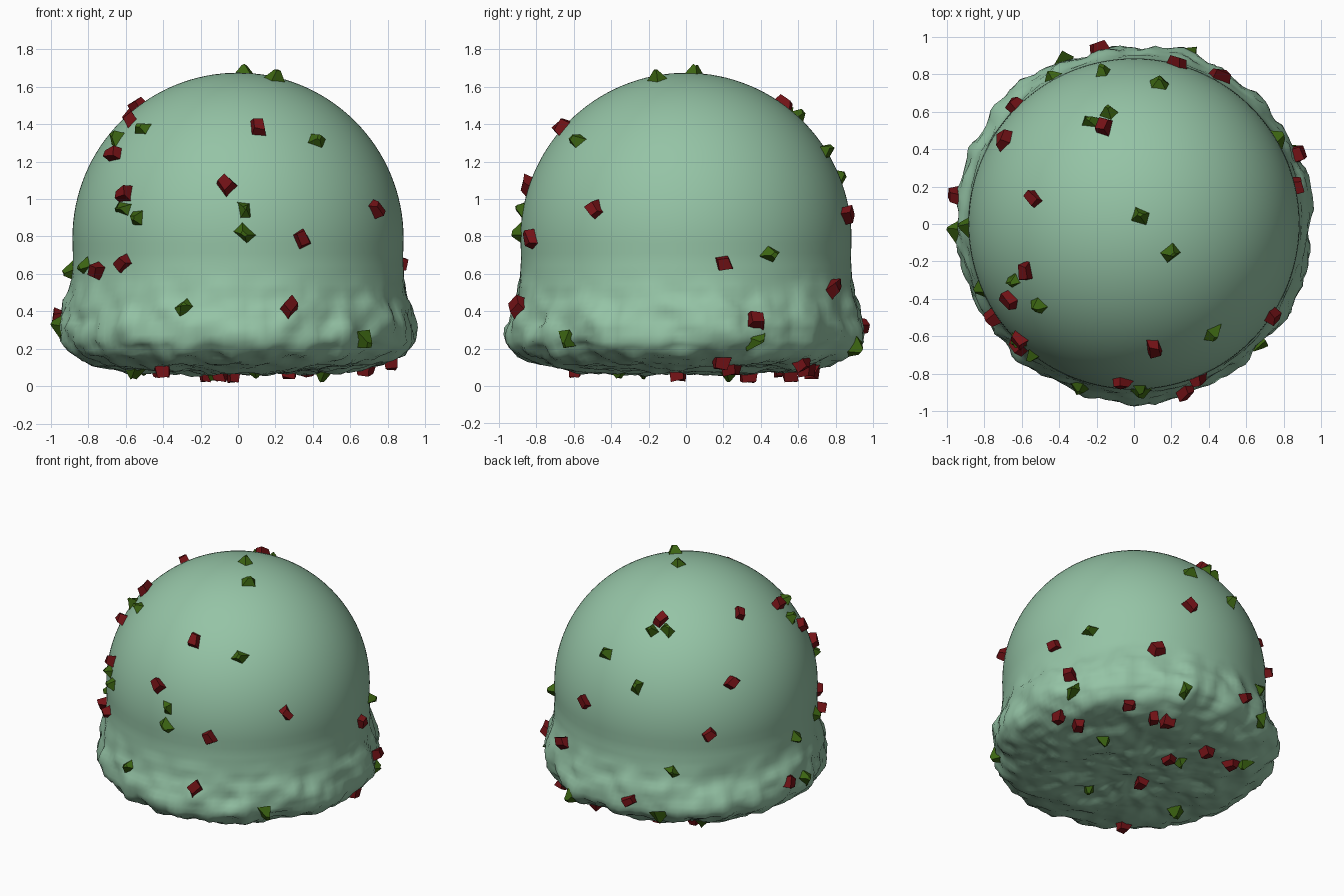
import bpy, bmesh, math, random
from mathutils import Vector, Matrix, noise
from mathutils.bvhtree import BVHTree

if "Cube" in bpy.data.objects:
    bpy.data.objects.remove(bpy.data.objects["Cube"])

random.seed(4)

def material(name, rgb):
    m = bpy.data.materials.new(name)
    m.diffuse_color = (*rgb, 1)
    m.use_nodes = True
    m.node_tree.nodes["Principled BSDF"].inputs["Base Color"].default_value = m.diffuse_color
    return m

mint = material("mint_ice", (0.30, 0.55, 0.38))
red = material("red_candy", (0.17, 0.006, 0.008))
green = material("green_candy", (0.045, 0.13, 0.006))

def add_object(name, bm, mat):
    me = bpy.data.meshes.new(name)
    bm.to_mesh(me)
    me.materials.append(mat)
    ob = bpy.data.objects.new(name, me)
    bpy.context.collection.objects.link(ob)
    return ob

# Scoop: profile from the underside, around the skirt, up over the dome
R, CZ = 0.885, 0.79
keys = [(0, .075), (.3, .075), (.6, .085), (.78, .115), (.89, .17), (.945, .24),
        (.95, .31), (.93, .40), (.905, .48), (.888, .58), (.882, .68), (R, CZ)]
profile = []
for (r0, z0), (r1, z1) in zip(keys, keys[1:]):
    n = max(1, round(math.hypot(r1 - r0, z1 - z0) / 0.03))
    profile += [(r0 + (r1 - r0) * i / n, z0 + (z1 - z0) * i / n) for i in range(n)]
profile += [(R * math.cos(a), CZ + R * math.sin(a))
            for a in (math.pi / 2 * i / 32 for i in range(33))]

SEG = 160
bm = bmesh.new()
rings = []
for r, z in profile:
    if r < 1e-5:
        rings.append([bm.verts.new((0, 0, z))] * SEG)
    else:
        rings.append([bm.verts.new((r * math.cos(2 * math.pi * k / SEG),
                                    r * math.sin(2 * math.pi * k / SEG), z)) for k in range(SEG)])
for a, b in zip(rings, rings[1:]):
    for k in range(SEG):
        j = (k + 1) % SEG
        quad = list(dict.fromkeys((a[k], a[j], b[j], b[k])))
        bm.faces.new(quad)
bmesh.ops.recalc_face_normals(bm, faces=bm.faces)
bm.normal_update()

# Rough, torn skirt and underside
moves = []
for v in bm.verts:
    w = min(1, max(0, (0.60 - v.co.z) / 0.2))
    if w > 0:
        p = v.co
        d = 0.032 * noise.noise(p * 5) + 0.026 * noise.noise(p * 10 + Vector((7, 3, 1))) \
            + 0.010 * noise.noise(p * 22)
        if p.z < 0.13:
            d *= 0.75
        moves.append((v, v.normal * d * w))
for v, d in moves:
    v.co += d
bm.normal_update()
tree = BVHTree.FromBMesh(bm)
for f in bm.faces:
    f.smooth = True
add_object("ice_scoop", bm, mint)
bm.free()

# Candy chips: approximate centres, snapped onto the scoop surface
red_spots = [(.11, -.67, 1.40), (.76, -.50, .96), (.36, -.85, .78), (.28, -.92, .43),
    (-.07, -.86, 1.08), (.90, .21, .66), (.94, .40, .37), (.47, .80, .52), (.24, .88, .91),
    (-.19, .95, .32), (-.16, .54, 1.52), (-.64, .65, .82), (-.69, .45, 1.14), (-.54, .14, 1.51),
    (-.95, .15, .36), (-.59, -.26, 1.44), (-.68, -.41, 1.25), (-.75, -.50, .61),
    (-.62, -.64, .66), (-.61, -.62, 1.02), (.84, .18, .08), (.69, .24, .06), (.57, .63, .12),
    (.37, .64, .07), (.27, .68, .07), (-.03, .33, .06), (-.17, .55, .06), (-.42, .51, .06),
    (-.10, -.05, .06), (-.41, -.59, .08)]
green_spots = [(.04, .04, 1.70), (.20, -.15, 1.66), (.14, .76, 1.27), (-.17, .84, 1.12),
    (-.25, .57, 1.47), (-.14, .62, 1.46), (-.42, .92, .20), (-.45, .80, .55), (.79, .47, .70),
    (.44, -.60, 1.33), (.72, -.69, .22), (.03, -.90, .94), (.04, -.90, .82), (-.30, -.90, .43),
    (-.52, -.44, 1.39), (-.66, -.31, 1.33), (-.83, -.35, .65), (-.90, -.02, .61),
    (-.97, -.03, .34), (-.54, -.71, .90), (-.63, -.64, .95), (.87, .40, .24), (.46, .23, .05),
    (.10, -.36, .05), (-.13, .33, .05), (-.54, -.22, .05), (-.50, .54, .05), (.31, .91, .20)]

def jit(s):
    return random.uniform(-s, s)

def chips(name, spots, mat, base, top, height):
    """Jittered frusta standing on the surface; a tiny top gives a pyramid."""
    bm = bmesh.new()
    for s in spots:
        loc, nor, _, _ = tree.find_nearest(Vector(s))
        if s[2] < 0.1:
            nor = Vector((0, 0, -1))
        elif s[2] > 0.6:
            nor = (loc - Vector((0, 0, CZ))).normalized()
        rot = nor.to_track_quat('Z', 'Y').to_matrix().to_4x4()
        mat4 = Matrix.Translation(loc) @ rot @ Matrix.Rotation(random.uniform(0, 6.28), 4, 'Z')
        ox, oy = jit(.012), jit(.012)
        corners = [(-1, -.75), (1, -.75), (1, .75), (-1, .75)]
        lo = [bm.verts.new(mat4 @ Vector((x * base + jit(.014), y * base + jit(.014), -.02)))
              for x, y in corners]
        hi = [bm.verts.new(mat4 @ Vector((x * top + ox + jit(.008), y * top + oy + jit(.008),
                                          height + jit(.010)))) for x, y in corners]
        bm.faces.new(lo[::-1])
        bm.faces.new(hi)
        for k in range(4):
            j = (k + 1) % 4
            bm.faces.new((lo[k], lo[j], hi[j], hi[k]))
    add_object(name, bm, mat)
    bm.free()

chips("red_candy_chips", red_spots, red, .046, .034, .045)
chips("green_candy_chips", green_spots, green, .056, .012, .045)
